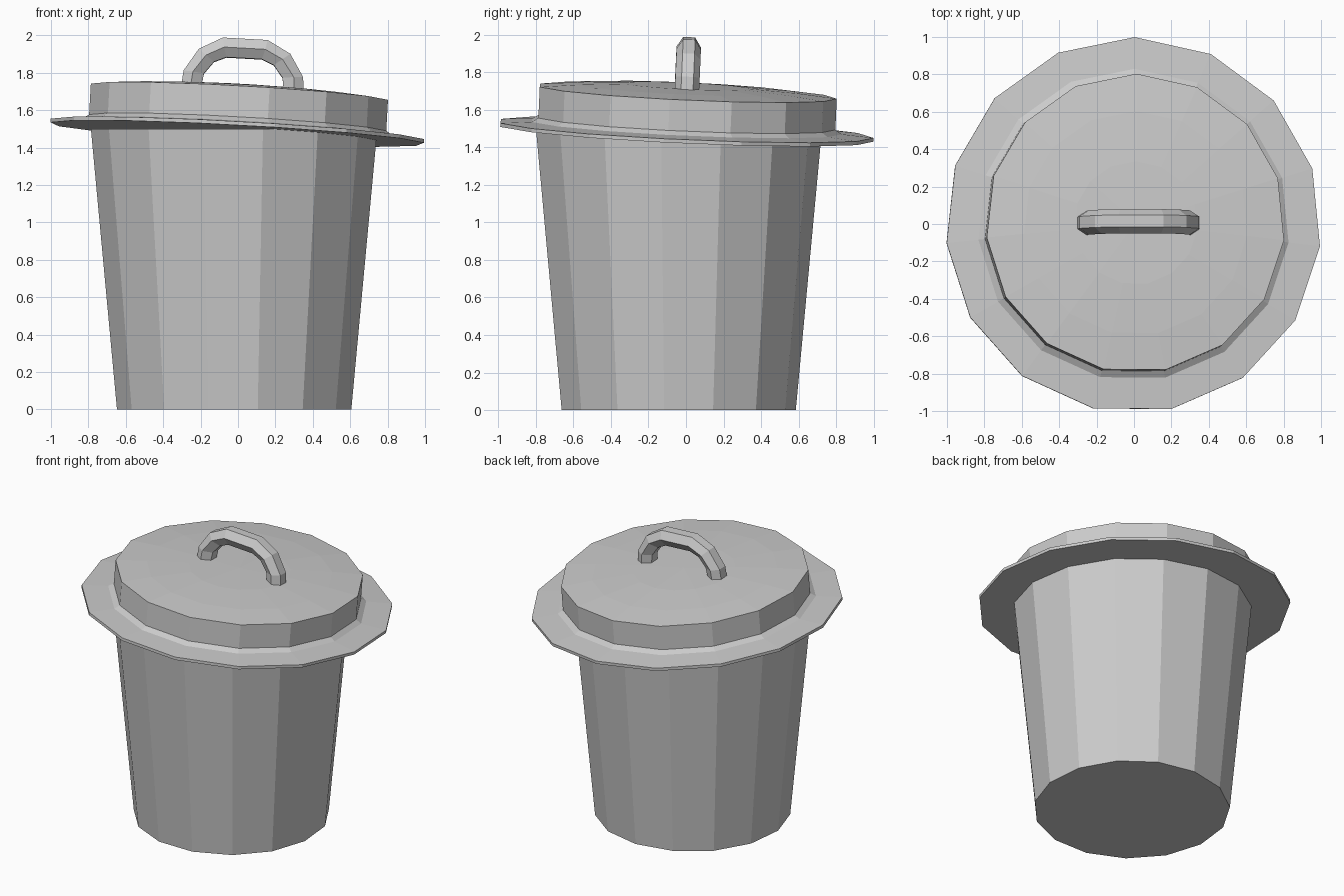
import bpy, math
from mathutils import Vector

if "Cube" in bpy.data.objects:
    bpy.data.objects.remove(bpy.data.objects["Cube"])

SIDES = 15
START = math.radians(89.5)


def make_mesh(name, verts, faces):
    me = bpy.data.meshes.new(name)
    me.from_pydata(verts, [], faces)
    me.update()
    ob = bpy.data.objects.new(name, me)
    bpy.context.collection.objects.link(ob)
    return ob


def lathe(name, profile, top_tip=None):
    # Stack of polygon rings from bottom to top; capped flat or with a centre tip
    verts, faces = [], []
    for r, z in profile:
        for i in range(SIDES):
            a = START + 2 * math.pi * i / SIDES
            verts.append((r * math.cos(a), r * math.sin(a), z))
    for k in range(len(profile) - 1):
        for i in range(SIDES):
            j = (i + 1) % SIDES
            b, t = k * SIDES, (k + 1) * SIDES
            faces.append((b + i, b + j, t + j, t + i))
    faces.append(tuple(reversed(range(SIDES))))
    last = (len(profile) - 1) * SIDES
    if top_tip is None:
        faces.append(tuple(range(last, last + SIDES)))
    else:
        verts.append((0, 0, top_tip))
        for i in range(SIDES):
            faces.append((last + i, last + (i + 1) % SIDES, len(verts) - 1))
    return make_mesh(name, verts, faces)


# Tapered bin body
body = lathe("bin_body", [(0.63, 0), (0.77, 1.5)])
body.location = (-0.02, -0.045, 0)

# Lid with wide brim, raised wall and slightly domed top
lid = lathe("lid", [(1.005, -0.22), (1.005, -0.2), (0.835, -0.188), (0.80, -0.166),
                    (0.80, 0), (0.6, 0.018), (0.33, 0.032)], top_tip=0.036)

# Handle: hexagonal section swept along an arch, given as outer, middle and inner lines
outer = [(-0.33, 0.0), (-0.32, 0.10), (-0.245, 0.22), (-0.12, 0.287)]
middle = [(-0.28, 0.0), (-0.27, 0.095), (-0.205, 0.187), (-0.11, 0.235)]
inner = [(-0.225, 0.0), (-0.21, 0.09), (-0.16, 0.155), (-0.095, 0.183)]
outer, middle, inner = [p + [(-x, z) for x, z in reversed(p)] for p in (outer, middle, inner)]
verts, faces = [], []
for o, m, n in zip(outer, middle, inner):
    for (x, z), y in ((o, -0.032), (o, 0.032), (m, 0.065), (n, 0.032), (n, -0.032), (m, -0.065)):
        verts.append((x + 0.015, y, z))
for k in range(len(outer) - 1):
    for i in range(6):
        j = (i + 1) % 6
        faces.append((k * 6 + j, k * 6 + i, k * 6 + 6 + i, k * 6 + 6 + j))
faces.append(tuple(range(6)))
faces.append(tuple(reversed(range(len(verts) - 6, len(verts)))))
handle = make_mesh("lid_handle", verts, faces)

# Lid and handle sit tilted on the bin
for ob in (lid, handle):
    ob.location = Vector((0.008, 0.004, 1.695))
    ob.rotation_euler = (-0.045, 0.055, 0)
